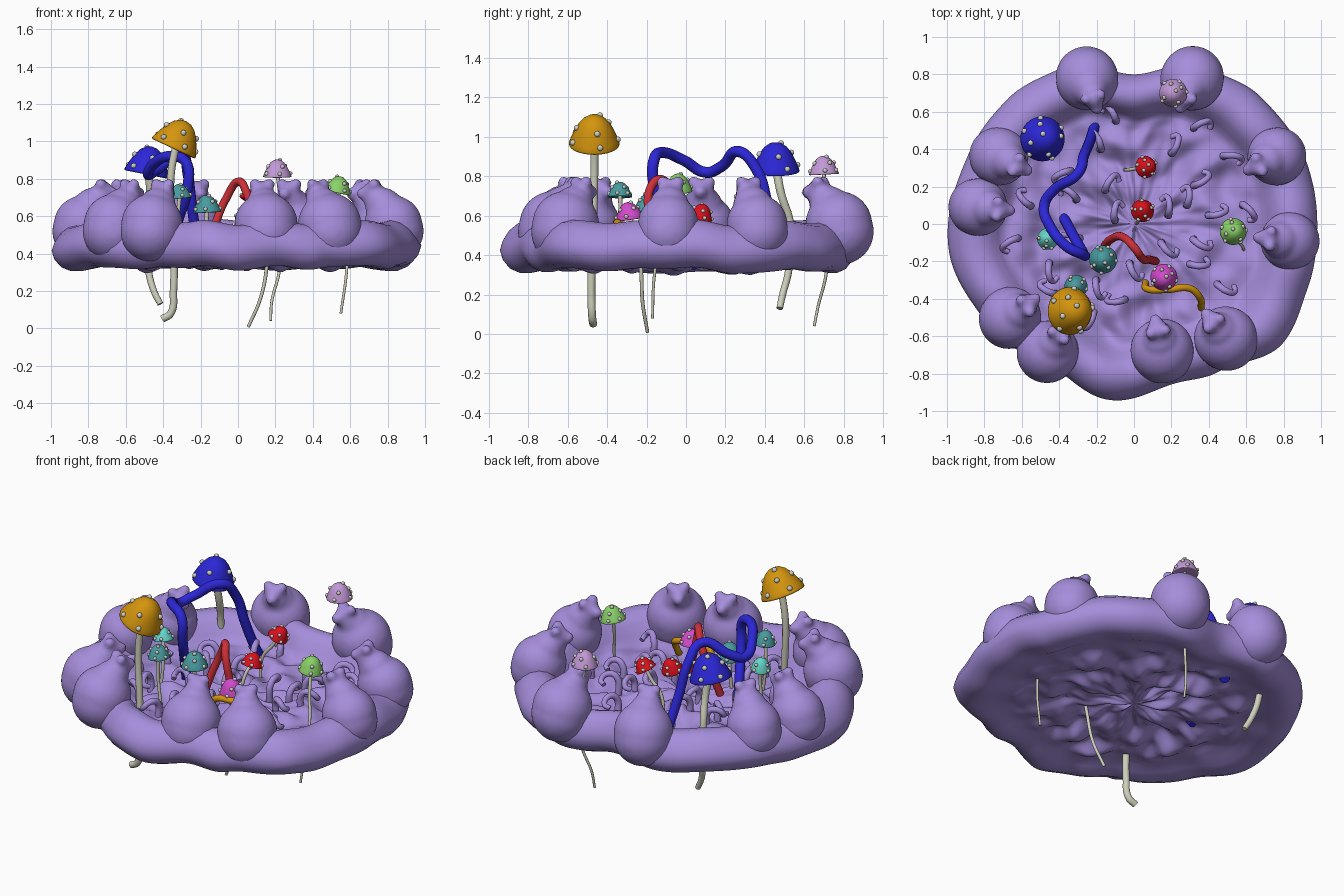
import bpy, bmesh, math, random
from mathutils import Vector, noise

if "Cube" in bpy.data.objects:
    bpy.data.objects.remove(bpy.data.objects["Cube"])

random.seed(4)


def material(name, rgb):
    m = bpy.data.materials.new(name)
    m.diffuse_color = (*rgb, 1)
    m.use_nodes = True
    m.node_tree.nodes["Principled BSDF"].inputs["Base Color"].default_value = m.diffuse_color
    return m


PURPLE = material("purple", (.38, .27, .71))
BLUE = material("blue", (.025, .02, .68))
ORANGE = material("orange", (.66, .30, .004))
RED = material("red", (.72, .005, .012))
CORAL = material("coral_red", (.62, .03, .04))
TEAL = material("teal", (.065, .33, .35))
AQUA = material("aqua", (.13, .68, .60))
MAGENTA = material("magenta", (.64, .07, .60))
GREEN = material("green", (.25, .64, .14))
LILAC = material("lilac", (.55, .32, .68))
STEM = material("stem", (.62, .62, .50))
DOT = material("dot", (.62, .62, .58))


def add_object(name, bm, mat):
    me = bpy.data.meshes.new(name)
    bmesh.ops.recalc_face_normals(bm, faces=bm.faces)
    bm.to_mesh(me)
    bm.free()
    for p in me.polygons:
        p.use_smooth = True
    me.materials.append(mat)
    ob = bpy.data.objects.new(name, me)
    bpy.context.collection.objects.link(ob)
    return ob


def tube(name, paths, radius, mat, taper=(1, 1)):
    """Smooth round tubes through lists of points."""
    cu = bpy.data.curves.new(name, 'CURVE')
    cu.dimensions = '3D'
    cu.bevel_depth, cu.bevel_resolution, cu.resolution_u = radius, 4, 8
    cu.use_fill_caps = True
    for pts in paths:
        sp = cu.splines.new('BEZIER')
        sp.bezier_points.add(len(pts) - 1)
        for i, (bp, p) in enumerate(zip(sp.bezier_points, pts)):
            t = i / (len(pts) - 1)
            bp.co = p
            bp.handle_left_type = bp.handle_right_type = 'AUTO'
            bp.radius = taper[0] * (1 - t) + taper[1] * t
    cu.materials.append(mat)
    ob = bpy.data.objects.new(name, cu)
    bpy.context.collection.objects.link(ob)
    bpy.ops.object.select_all(action='DESELECT')
    ob.select_set(True)
    bpy.context.view_layer.objects.active = ob
    bpy.ops.object.convert(target='MESH')
    bpy.ops.object.shade_smooth_by_angle(angle=math.radians(60))
    return ob


# Wavy dish: folded floor above and below, joined by a thick rolled rim
OUTLINE = [(0, .98), (20, .98), (45, .96), (65, .92), (90, .80), (115, .92), (135, .95), (155, .96),
           (188, 1.0), (215, .95), (240, .88), (262, .95), (285, .88), (300, .91), (322, 1.02), (340, .99), (360, .98)]
RIM = [(.70, .44), (.73, .475), (.765, .525), (.81, .558), (.86, .568), (.91, .555), (.955, .52), (.985, .475),
       (1.0, .43), (.985, .385), (.95, .345), (.90, .325), (.85, .325), (.80, .335), (.75, .35)]


def outline(deg):
    for (a, ra), (b, rb) in zip(OUTLINE, OUTLINE[1:]):
        if a <= deg <= b:
            t = (1 - math.cos(math.pi * (deg - a) / (b - a))) / 2
            return ra + (rb - ra) * t


def fold(ang, r):
    c, s = math.cos(ang), math.sin(ang)
    n = .8 * noise.noise(Vector((c * (2 + r * 3), s * (2 + r * 3), r * 4)))
    n += .7 * noise.noise(Vector((c * r * 7, s * r * 7, 5)))
    n += .4 * noise.noise(Vector((c * 6, s * 6, r * 7 + 9))) * min(1, r / .3)
    return n * .055 * min(1, r / .12)


N = 240
top = [(.015 + .66 * i / 44, .412 + .015 * (i / 44) ** 4) for i in range(45)]
under = [(.70 - .685 * i / 44, .352) for i in range(45)]
inner = len(top), len(top) + len(RIM)
bm = bmesh.new()
rings = []
for i, (r, z) in enumerate(top + RIM + under):
    ring = []
    for k in range(N):
        a = 2 * math.pi * k / N
        R = r * outline(360 * k / N)
        c, s = math.cos(a), math.sin(a)
        if inner[0] <= i < inner[1]:
            dz = .03 * noise.noise(Vector((c * 3.5, s * 3.5, 2))) * max(0, min(1, (r - .7) / .1))
        else:
            dz = max(0, min(1, (.72 - r) / .1)) * fold(a, r)
        ring.append(bm.verts.new((R * c, R * s, z + dz)))
    rings.append(ring)
for A, B in zip(rings, rings[1:]):
    for k in range(N):
        bm.faces.new((A[k], A[k - 1], B[k - 1], B[k]))
bm.faces.new(rings[0])
bm.faces.new(rings[-1])
add_object("dish", bm, PURPLE)

# Bulbous pods around the rim, each with an inward leaning horned nub
PODS = [(-.25, .775, .168), (.31, .775, .17), (-.72, .36, .155), (-.83, .09, .155), (.76, .36, .155),
        (.83, -.09, .155), (-.66, -.50, .165), (-.46, -.68, .165), (.15, -.675, .17), (.49, -.61, .17)]
for i, (x, y, s) in enumerate(PODS):
    inward = Vector((-x, -y, 0)).normalized()
    side = Vector((-inward.y, inward.x, 0))
    base = Vector((x, y, 0))
    bm = bmesh.new()

    def ball(d, h, z, r):
        verts = bmesh.ops.create_icosphere(bm, subdivisions=4, radius=r)['verts']
        bmesh.ops.translate(bm, verts=verts, vec=base + inward * d + side * h + Vector((0, 0, z)))

    ball(0, 0, .555, s)
    ball(-.01, 0, .52, s * .99)
    ball(.05, 0, .65, .10)
    ball(.085, 0, .69, .075)
    ball(.11, 0, .73, .057)
    for h in (-.04, .04):
        ball(.10, h, .770, .032)
    ball(.165, 0, .72, .034)
    pod = add_object("pod_%d" % (i + 1), bm, PURPLE)
    m = pod.modifiers.new("fuse", 'REMESH')
    m.mode, m.voxel_size, m.use_smooth_shade = 'VOXEL', .013, True
    m = pod.modifiers.new("soften", 'SMOOTH')
    m.factor, m.iterations = .5, 9

# Small curled tendrils scattered over the floor
SPOTS = [(.06, .64), (.32, .51), (.48, .36), (-.18, .40), (-.34, .28), (.32, .21), (.28, .10), (.40, .05),
         (.32, -.08), (.30, -.21), (.45, -.32), (-.29, -.08), (-.45, -.21), (-.62, -.08), (-.42, -.37),
         (-.31, .13), (-.02, -.21), (-.15, .18), (-.1, .55), (.2, .38), (-.2, -.3), (-.05, -.4), (.58, .1),
         (.15, -.1), (-.55, .1), (.18, .05), (-.1, .02), (-.22, -.47)]
curls = []
for x, y in SPOTS:
    a = math.atan2(y, x) + random.uniform(-1, 1)
    d, s = Vector((math.cos(a), math.sin(a), 0)), Vector((-math.sin(a), math.cos(a), 0))
    h, turn = random.uniform(.09, .14), random.choice((-1, 1))
    p = Vector((x, y, .385))
    curls.append([p, p + d * .015 + Vector((0, 0, h)), p + d * .055 + s * turn * .02 + Vector((0, 0, h + .015)),
                  p + d * .08 + s * turn * .055 + Vector((0, 0, h - .02)), p + d * .05 + s * turn * .07 + Vector((0, 0, h - .035))])
tube("curled_tendrils", curls, .018, PURPLE, (1.15, .8))

# Coloured arching worms
tube("blue_worm", [[(-.20, .56, .34), (-.22, .49, .46), (-.245, .42, .64), (-.27, .36, .83), (-.30, .27, .925), (-.43, .18, .85),
                    (-.48, .10, .82), (-.45, -.01, .88), (-.36, -.12, .92), (-.28, -.16, .89), (-.27, -.16, .75),
                    (-.32, -.07, .58), (-.39, .06, .34)]], .028, BLUE)
tube("red_worm", [[(-.16, -.12, .40), (-.12, -.08, .56), (-.06, -.07, .70), (.005, -.13, .785), (.04, -.18, .74),
                   (.08, -.19, .58), (.12, -.20, .40)]], .022, CORAL)
tube("orange_worm", [[(.06, -.31, .40), (.08, -.35, .54), (.18, -.35, .565), (.30, -.345, .54), (.35, -.39, .50),
                      (.36, -.45, .40)]], .019, ORANGE)


# Mushrooms: bell cap, pale dots and a bent stem
def mushroom(name, mat, base, r, axis, stem_r, path, taper=.8):
    base, axis = Vector(base), Vector(axis).normalized()
    rot = axis.to_track_quat('Z', 'Y')
    shape = [(.001, .12), (.6, .08), (.93, -.02), (1.0, 0), (1.0, .07), (.93, .25), (.82, .5), (.68, .78),
             (.48, 1.04), (.25, 1.2), (.001, 1.25)]
    bm = bmesh.new()
    loops = [[bm.verts.new(base + rot @ Vector((r * q * math.cos(k * math.pi / 16), r * q * math.sin(k * math.pi / 16), r * h)))
              for k in range(32)] for q, h in shape]
    for A, B in zip(loops, loops[1:]):
        for k in range(32):
            bm.faces.new((A[k - 1], A[k], B[k], B[k - 1]))
    bmesh.ops.remove_doubles(bm, verts=bm.verts, dist=r * .003)
    add_object(name + "_cap", bm, mat)
    bm = bmesh.new()
    for n, (q, h), off in ((5, (.93, .25), 0), (4, (.70, .76), .4), (1, (.3, 1.17), .9)):
        for k in range(n):
            a = 2 * math.pi * k / n + off + random.uniform(-.25, .25)
            vs = bmesh.ops.create_icosphere(bm, subdivisions=2, radius=.006 + r * .075)['verts']
            bmesh.ops.translate(bm, verts=vs, vec=base + rot @ Vector((r * q * math.cos(a), r * q * math.sin(a), r * h)))
    add_object(name + "_dots", bm, DOT)
    tube(name + "_stem", [[base + axis * r * .3] + path], stem_r, STEM, (1, taper))


mushroom("orange_mushroom", ORANGE, (-.345, -.465, .963), .128, (.42, 0, .9), .020,
         [(-.36, -.465, .80), (-.345, -.475, .45), (-.345, -.48, .2), (-.36, -.475, .08), (-.405, -.47, .05)], 1.0)
mushroom("blue_mushroom", BLUE, (-.49, .455, .825), .12, (.2, .0, 1), .022,
         [(-.47, .48, .72), (-.49, .53, .55), (-.48, .52, .32), (-.45, .49, .2), (-.415, .475, .13)], .75)
mushroom("lilac_mushroom", LILAC, (.21, .70, .81), .075, (0, -.05, 1), .010,
         [(.23, .70, .65), (.235, .72, .45), (.22, .71, .30), (.18, .67, .14), (.175, .65, .04)], .7)
mushroom("green_mushroom", GREEN, (.53, -.04, .725), .072, (.2, 0, 1), .010,
         [(.55, -.08, .62), (.585, -.13, .45), (.58, -.16, .3), (.55, -.17, .08)], .7)
mushroom("magenta_mushroom", MAGENTA, (.16, -.285, .58), .072, (0, -.15, 1), .011,
         [(.16, -.26, .50), (.155, -.23, .34), (.12, -.22, .16), (.055, -.195, .008)], .8)
mushroom("back_red_mushroom", RED, (.06, .305, .675), .06, (.5, .1, .9), .011,
         [(.03, .30, .62), (-.03, .29, .54), (-.05, .29, .39)])
mushroom("middle_red_mushroom", RED, (.045, .07, .585), .062, (.1, .3, 1), .011,
         [(.03, .03, .54), (.01, .0, .39)])
mushroom("front_teal_mushroom", TEAL, (-.165, -.19, .62), .075, (-.05, 0, 1), .012,
         [(-.17, -.19, .53), (-.18, -.2, .39)])
mushroom("left_teal_mushroom", TEAL, (-.31, -.335, .695), .062, (-.1, 0, 1), .011,
         [(-.32, -.33, .58), (-.30, -.33, .39)])
mushroom("aqua_mushroom", AQUA, (-.46, -.08, .67), .058, (-.15, .1, 1), .011,
         [(-.45, -.09, .58), (-.46, -.1, .39)])
